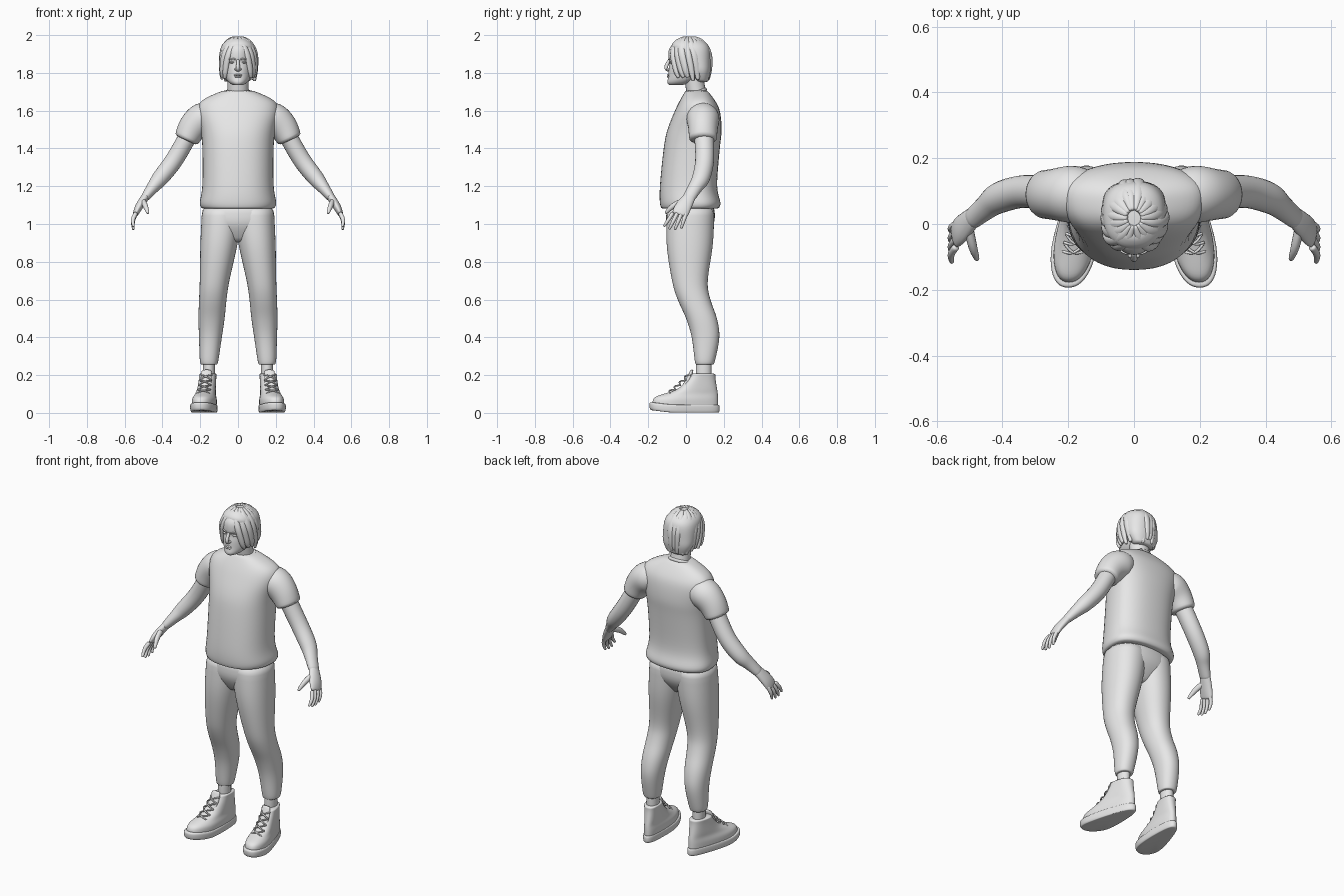
import bpy
import math
import random
from mathutils import Vector

cube = bpy.data.objects.get("Cube")
if cube:
    bpy.data.objects.remove(cube, do_unlink=True)

random.seed(4)

grey = bpy.data.materials.new("plain_grey")
grey.use_nodes = True
shade = (0.8, 0.8, 0.8, 1)
grey.diffuse_color = shade
grey.node_tree.nodes["Principled BSDF"].inputs["Base Color"].default_value = shade


def refine(rows, steps=3):
    """Insert smooth in-between rows, passing through every given row."""
    last = len(rows) - 1
    result = []
    for k in range(last):
        near = [rows[min(max(k + offset, 0), last)] for offset in (-1, 0, 1, 2)]
        for step in range(steps):
            t = step / steps
            result.append([
                b + t / 2 * (c - a + t * (2 * a - 5 * b + 4 * c - d + t * (3 * (b - c) + d - a)))
                for a, b, c, d in zip(*near)])
    return result + [rows[last]]


def skin(name, rings, mirror=False):
    """Join rings of points into a closed, smooth, optionally mirrored object."""
    count = len(rings[0])
    verts = [point for ring in rings for point in ring]
    total = len(verts)
    faces = [list(range(count))[::-1], list(range(total - count, total))]
    for low in range(0, total - count, count):
        high = low + count
        for i in range(count):
            j = (i + 1) % count
            faces.append((low + i, low + j, high + j, high + i))
    mesh = bpy.data.meshes.new(name)
    mesh.from_pydata(verts, [], faces)
    mesh.materials.append(grey)
    for poly in mesh.polygons:
        poly.use_smooth = True
    obj = bpy.data.objects.new(name, mesh)
    bpy.context.collection.objects.link(obj)
    if mirror:
        obj.modifiers.new("mirror", "MIRROR").use_mirror_merge = False
    smooth = obj.modifiers.new("smooth", "SUBSURF")
    smooth.levels = smooth.render_levels = 1


def power(value, exponent):
    return math.copysign(abs(value) ** exponent, value)


def stack(name, rows, sides=24, widest=0.5, square=0.85, tilt=0, shape=None, mirror=False):
    """Horizontal sections: height, x from, x to, y front, y back."""
    rings = []
    for z, left, right, front, back in refine(rows):
        mid = front + widest * (back - front)
        ring = []
        for i in range(sides):
            angle = math.tau * i / sides
            c, s = power(math.cos(angle), square), power(math.sin(angle), square)
            x = (left + right) / 2 + c * (right - left) / 2
            y = mid + s * (back - mid if s > 0 else mid - front)
            point = Vector((x, y, z + tilt * (y - mid)))
            ring.append(shape(point) if shape else point)
        rings.append(ring)
    skin(name, rings, mirror)


def even(*rows):
    """Sections centred on x = 0: height, half width, y front, y back."""
    return [(z, -half, half, front, back) for z, half, front, back in rows]


def tube(name, rows, sides=12, across=(0, 1, 0), mirror=False):
    """Sections along a path: x, y, z, thickness radius, radius across."""
    rows = refine(rows)
    path = [Vector(row[:3]) for row in rows]
    rings = []
    for k, (centre, row) in enumerate(zip(path, rows)):
        along = (path[min(k + 1, len(path) - 1)] - path[max(k - 1, 0)]).normalized()
        v = Vector(across)
        v = (v - along * v.dot(along)).normalized()
        u = v.cross(along)
        angles = [math.tau * i / sides for i in range(sides)]
        rings.append([centre + u * math.cos(a) * row[3] + v * math.sin(a) * row[4]
                      for a in angles])
    skin(name, rings, mirror)


def blob(name, centre, size, mirror=False):
    """Small rounded lump."""
    x, y, z = centre
    width, depth, height = size
    rows = []
    for turn in (-0.9, -0.5, 0, 0.5, 0.9):
        rise, reach = math.sin(turn * math.pi / 2), math.cos(turn * math.pi / 2)
        rows.append((z + height * rise, x - width * reach, x + width * reach,
                     y - depth * reach, y + depth * reach))
    stack(name, rows, sides=10, square=1, mirror=mirror)


# Shirt with hem, collar and sleeves
stack("shirt", even(
    (1.08, .19, -.13, .17), (1.11, .205, -.14, .185), (1.2, .19, -.14, .165),
    (1.4, .19, -.12, .18), (1.5, .2, -.1, .19), (1.6, .22, -.06, .18),
    (1.66, .185, -.03, .15), (1.71, .07, 0, .11)), widest=.6)
stack("collar", even((1.68, .077, -.012, .114), (1.705, .068, 0, .106)), tilt=.4, square=1)
tube("sleeve", [
    (.12, .08, 1.55, .07, .07), (.18, .09, 1.56, .09, .09),
    (.24, .09, 1.51, .08, .08), (.277, .09, 1.44, .065, .075)], sides=16, mirror=True)

# Arms and hands
tube("arm", [
    (.23, .09, 1.53, .05, .055), (.33, .1, 1.35, .05, .052),
    (.41, .08, 1.245, .046, .05), (.45, .05, 1.195, .035, .04),
    (.5, .01, 1.13, .022, .034)], mirror=True)
tube("palm", [
    (.48, .03, 1.16, .022, .03), (.525, -.015, 1.09, .022, .045),
    (.545, -.035, 1.045, .013, .043)], mirror=True)
fingers = {"index": (-.118, .985), "middle": (-.09, .97), "ring": (-.06, .968), "little": (-.026, .975)}
for i, (label, (y, z)) in enumerate(fingers.items()):
    base = Vector((.54, -.068 + .023 * i, 1.06))
    tip = Vector((.553, y, z))
    knuckle = base.lerp(tip, .5) + Vector((.01, 0, 0))
    tube(label + "_finger", [(*base, .013, .012), (*knuckle, .012, .011),
                             (*tip, .007, .007)], sides=8, mirror=True)
tube("thumb", [(.505, 0, 1.125, .016, .02), (.49, -.07, 1.095, .015, .017),
               (.476, -.11, 1.055, .008, .008)], sides=8, across=(0, 0, 1), mirror=True)

# Trousers
stack("hips", even((1.1, .18, -.1, .15), (1, .19, -.105, .15), (.9, .07, -.05, .08)))
stack("trouser_leg", [
    (1.1, -.03, .19, -.1, .15), (.9, 0, .2, -.105, .145), (.7, .045, .203, -.075, .115),
    (.6, .06, .207, -.045, .13), (.5, .07, .21, 0, .165), (.4, .085, .207, .03, .178),
    (.28, .103, .203, .045, .155), (.255, .11, .195, .052, .145)], square=.92, mirror=True)
stack("ankle", [(.15, .12, .187, .05, .137), (.3, .12, .187, .05, .137)],
      sides=12, square=1, mirror=True)


# Shoes: toes turn out and lift, heels narrow
def foot(point):
    heel = min(max((point.y + .06) / .16, 0), 1)
    lift = max(0, -.08 - point.y) / 8
    side = .156 + point.x * (1 - heel / 4) + .15 * (.1 - point.y)
    return Vector((side, point.y, point.z + lift))


stack("sole", even((0, .064, -.185, .172), (.01, .07, -.193, .18), (.035, .071, -.195, .18),
                   (.044, .066, -.188, .174)), widest=.4, shape=foot, mirror=True)
stack("shoe_upper", even(
    (.03, .064, -.18, .172), (.07, .065, -.17, .172), (.1, .057, -.11, .17),
    (.13, .056, -.04, .165), (.18, .056, .01, .157), (.21, .058, .028, .156)),
    widest=.45, shape=foot, mirror=True)
stack("shoe_tongue", even((.13, .03, -.03, 0), (.18, .035, 0, .03), (.23, .03, .025, .04)),
      sides=12, shape=foot, mirror=True)
for i in range(4):
    for label, way in (("outer", 1), ("inner", -1)):
        rows = []
        for step in range(4):
            x = .07 * (step / 3 - .5)
            climb = i + step / 3
            y = -.1 + .027 * climb + 15 * x * x
            z = .108 + .02 * climb + climb * climb / 800 - 6 * x * x
            rows.append((*foot(Vector((x * way, y, z))), .005, .005))
        tube(f"{label}_lace_{i}", rows, sides=6, mirror=True)

# Neck, head and face
tube("neck", [(0, .07, 1.64, .06, .06), (0, .05, 1.72, .058, .053), (0, .04, 1.8, .06, .055)])
stack("head", even(
    (1.735, .025, -.09, -.02), (1.75, .05, -.1, .03), (1.78, .07, -.095, .07),
    (1.82, .08, -.093, .11), (1.856, .083, -.088, .12), (1.88, .084, -.095, .12),
    (1.93, .08, -.09, .11), (1.97, .05, -.055, .08)), widest=.62, square=.95)
tube("nose", [(0, -.086, 1.872, .008, .008), (0, -.107, 1.828, .011, .011),
              (0, -.09, 1.81, .006, .012)], sides=10, across=(1, 0, 0))
blob("nostril_wing", (.012, -.094, 1.82), (.007, .01, .007), mirror=True)
blob("upper_lip", (0, -.09, 1.789), (.023, .012, .005))
blob("lower_lip", (0, -.09, 1.78), (.02, .012, .006))
blob("eye", (.032, -.077, 1.856), (.014, .011, .006), mirror=True)
tube("eyebrow", [(.012, -.091, 1.872, .004, .004), (.032, -.086, 1.876, .005, .005),
                 (.053, -.07, 1.87, .003, .003)], sides=8, across=(0, 0, 1), mirror=True)

# Hair: a cap under swept locks parted in the middle
stack("hair_cap", even(
    (1.75, .06, .055, .115), (1.8, .09, .01, .13), (1.85, .097, -.02, .132),
    (1.94, .092, -.08, .125), (1.985, .04, -.04, .07)))


def hair_lock(name, side, start, width):
    """One strand fanning from the parting and hanging beside the head."""
    sweep = 48 - start / 4
    bulge = random.uniform(-.004, .003)
    rows = []
    for step in range(7):
        t = step / 6
        turn = math.radians(start + sweep * t)
        rise = math.radians(78 - 130 * t)
        reach = math.cos(rise) if rise > 0 else 1 - rise * rise / 9
        x = side * (.094 + bulge) * reach * math.sin(turn)
        y = .018 - (.109 + bulge) * reach * math.cos(turn)
        z = 1.873 + .117 * math.sin(rise)
        taper = 1 - abs(2 * t - 1) ** 3 / 2
        rows.append((x, y, z - random.uniform(0, .03) * t ** 4, .013 * taper ** .5, width * taper))
    middle = math.radians(start + sweep / 2)
    tube(name, rows, sides=8, across=(side * math.cos(middle), math.sin(middle), 0))


for side, label in ((1, "left"), (-1, "right")):
    for i in range(9):
        hair_lock(f"{label}_hair_lock_{i}", side, 12 + 20 * i + random.uniform(-4, 4),
                  random.uniform(.018, .024))
